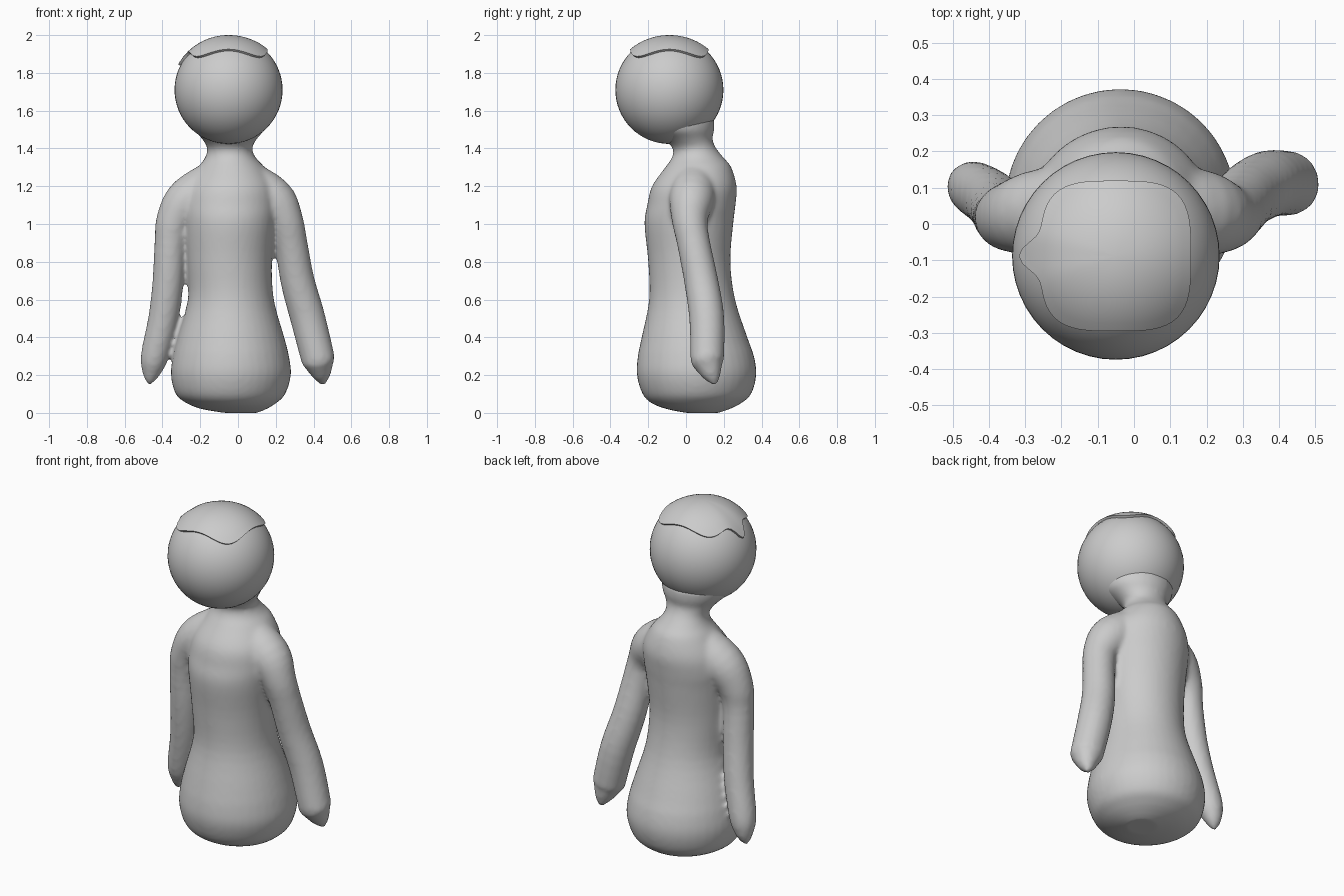
import bpy, bmesh, math
from mathutils import Vector, Quaternion

default = bpy.data.objects.get("Cube")
if default:
    bpy.data.objects.remove(default, do_unlink=True)

grey = bpy.data.materials.new("plain grey")
grey.use_nodes = True
grey.diffuse_color = (0.6, 0.6, 0.6, 1)
grey.node_tree.nodes["Principled BSDF"].inputs["Base Color"].default_value = (0.6, 0.6, 0.6, 1)

SIDES = 40
HEAD = Vector((-0.05, -0.088, 1.71))
HEAD_R = 0.286


def finish(bm, name):
    bmesh.ops.recalc_face_normals(bm, faces=bm.faces)
    mesh = bpy.data.meshes.new(name)
    bm.to_mesh(mesh)
    bm.free()
    mesh.materials.append(grey)
    mesh.polygons.foreach_set("use_smooth", [True] * len(mesh.polygons))
    obj = bpy.data.objects.new(name, mesh)
    bpy.context.collection.objects.link(obj)
    return obj


def smooth_rows(rows, steps=4):
    """Run a smooth curve through rows of equal length."""
    out = []
    last = len(rows) - 1
    for i in range(last):
        quad = (rows[max(i - 1, 0)], rows[i], rows[i + 1], rows[min(i + 2, last)])
        for s in range(steps):
            t = s / steps
            out.append([b + t / 2 * (c - a + t * (2 * a - 5 * b + 4 * c - d + t * (3 * (b - c) + d - a)))
                        for a, b, c, d in zip(*quad)])
    return out + [list(rows[-1])]


def skin_rings(bm, rings):
    """Bridge rings of points and close both ends."""
    loops = [[bm.verts.new(p) for p in ring] for ring in rings]
    for low, high in zip(loops, loops[1:]):
        for i in range(len(low)):
            j = (i + 1) % len(low)
            bm.faces.new((low[i], low[j], high[j], high[i]))
    bm.faces.new(loops[0][::-1])
    bm.faces.new(loops[-1])


def oval(center, rx, ry, turn=Quaternion()):
    angles = [math.tau * i / SIDES for i in range(SIDES)]
    return [center + turn @ Vector((rx * math.cos(a), ry * math.sin(a), 0)) for a in angles]


def add_torso(bm, rows):
    rings = []
    for z, x0, x1, y0, y1 in smooth_rows(rows):
        rings.append(oval(Vector(((x0 + x1) / 2, (y0 + y1) / 2, z)), (x1 - x0) / 2, (y1 - y0) / 2))
    skin_rings(bm, rings)


def add_arm(bm, rows, steps=4):
    path = smooth_rows(rows, steps)
    points = [Vector(row[:3]) for row in path]
    rings = []
    for i, row in enumerate(path):
        way = points[min(i + 1, len(points) - 1)] - points[max(i - 1, 0)]
        rings.append(oval(points[i], row[3], row[3], way.to_track_quat('Z', 'Y')))
    skin_rings(bm, rings)


# Body: torso and arms blended into one skin
bm = bmesh.new()
# height, then the extents across and front to back
add_torso(bm, [
    (0, -0.07, 0.1, 0, 0.17),
    (0.02, -0.19, 0.15, -0.1, 0.23),
    (0.05, -0.27, 0.2, -0.18, 0.29),
    (0.1, -0.33, 0.25, -0.23, 0.345),
    (0.2, -0.355, 0.28, -0.26, 0.372),
    (0.3, -0.345, 0.27, -0.255, 0.36),
    (0.4, -0.32, 0.245, -0.235, 0.325),
    (0.6, -0.265, 0.19, -0.195, 0.26),
    (0.8, -0.27, 0.18, -0.2, 0.235),
    (1.0, -0.285, 0.2, -0.22, 0.25),
    (1.1, -0.29, 0.21, -0.205, 0.262),
    (1.2, -0.27, 0.2, -0.18, 0.268),
    (1.3, -0.21, 0.14, -0.11, 0.24),
    (1.35, -0.175, 0.095, -0.075, 0.2),
    (1.4, -0.163, 0.075, -0.07, 0.16),
    (1.45, -0.19, 0.1, -0.12, 0.14),
    (1.5, -0.235, 0.14, -0.22, 0.15),
    (1.56, -0.26, 0.15, -0.26, 0.15),
])
# centre of each arm section and its radius
add_arm(bm, [
    (-0.1, 0.05, 1.23, 0.12),
    (-0.26, 0.03, 1.13, 0.12),
    (-0.335, 0.02, 1.02, 0.098),
    (-0.358, 0.02, 0.9, 0.085),
    (-0.37, 0.04, 0.7, 0.082),
    (-0.395, 0.07, 0.5, 0.08),
    (-0.442, 0.1, 0.3, 0.073),
    (-0.458, 0.11, 0.22, 0.052),
    (-0.467, 0.11, 0.17, 0.026),
    (-0.47, 0.11, 0.148, 0.006),
])
add_arm(bm, [
    (0.02, 0.05, 1.23, 0.12),
    (0.18, 0.03, 1.13, 0.12),
    (0.25, 0.02, 1.02, 0.095),
    (0.28, 0.04, 0.9, 0.087),
    (0.315, 0.08, 0.7, 0.09),
    (0.37, 0.11, 0.5, 0.093),
    (0.425, 0.112, 0.28, 0.089),
])
# Blunt left hand
add_arm(bm, [
    (0.421, 0.112, 0.295, 0.089),
    (0.425, 0.112, 0.28, 0.089),
    (0.443, 0.137, 0.2, 0.05),
    (0.449, 0.15, 0.165, 0.025),
    (0.452, 0.155, 0.145, 0.006),
], 1)
body = finish(bm, "body")
remesh = body.modifiers.new("blend", 'REMESH')
remesh.mode = 'VOXEL'
remesh.voxel_size = 0.014
remesh.use_smooth_shade = True
soften = body.modifiers.new("soften", 'SMOOTH')
soften.factor = 0.5
soften.iterations = 5

# Head
bm = bmesh.new()
bmesh.ops.create_uvsphere(bm, u_segments=48, v_segments=32, radius=HEAD_R)
bmesh.ops.translate(bm, verts=bm.verts, vec=HEAD)
finish(bm, "head")


# Crown: rounded square shell with a small tab on its right edge
def crown_ring(t, radius):
    ring = []
    for i in range(SIDES * 2):
        a = math.pi * i / SIDES
        c, s = math.cos(a), math.sin(a)
        reach = 0.208 / (abs(c) ** 3.5 + abs(s) ** 3.5) ** (1 / 3.5)
        reach += 0.06 * math.exp(-((a - math.pi) / 0.2) ** 2)
        tilt = math.asin(min(reach * t / 0.3, 0.95))
        ring.append(HEAD + radius * Vector((math.sin(tilt) * c, math.sin(tilt) * s, math.cos(tilt))))
    return ring


bm = bmesh.new()
rings = [crown_ring(1, HEAD_R - 0.01)]
for k in range(10, 0, -1):
    t = k / 10
    rings.append(crown_ring(t, 0.29 + 0.009 * t * t))
rings.append(crown_ring(0.02, 0.29))
skin_rings(bm, rings)
crown = finish(bm, "crown")
bpy.ops.object.select_all(action='DESELECT')
crown.select_set(True)
bpy.context.view_layer.objects.active = crown
bpy.ops.object.shade_smooth_by_angle(angle=math.radians(40))
